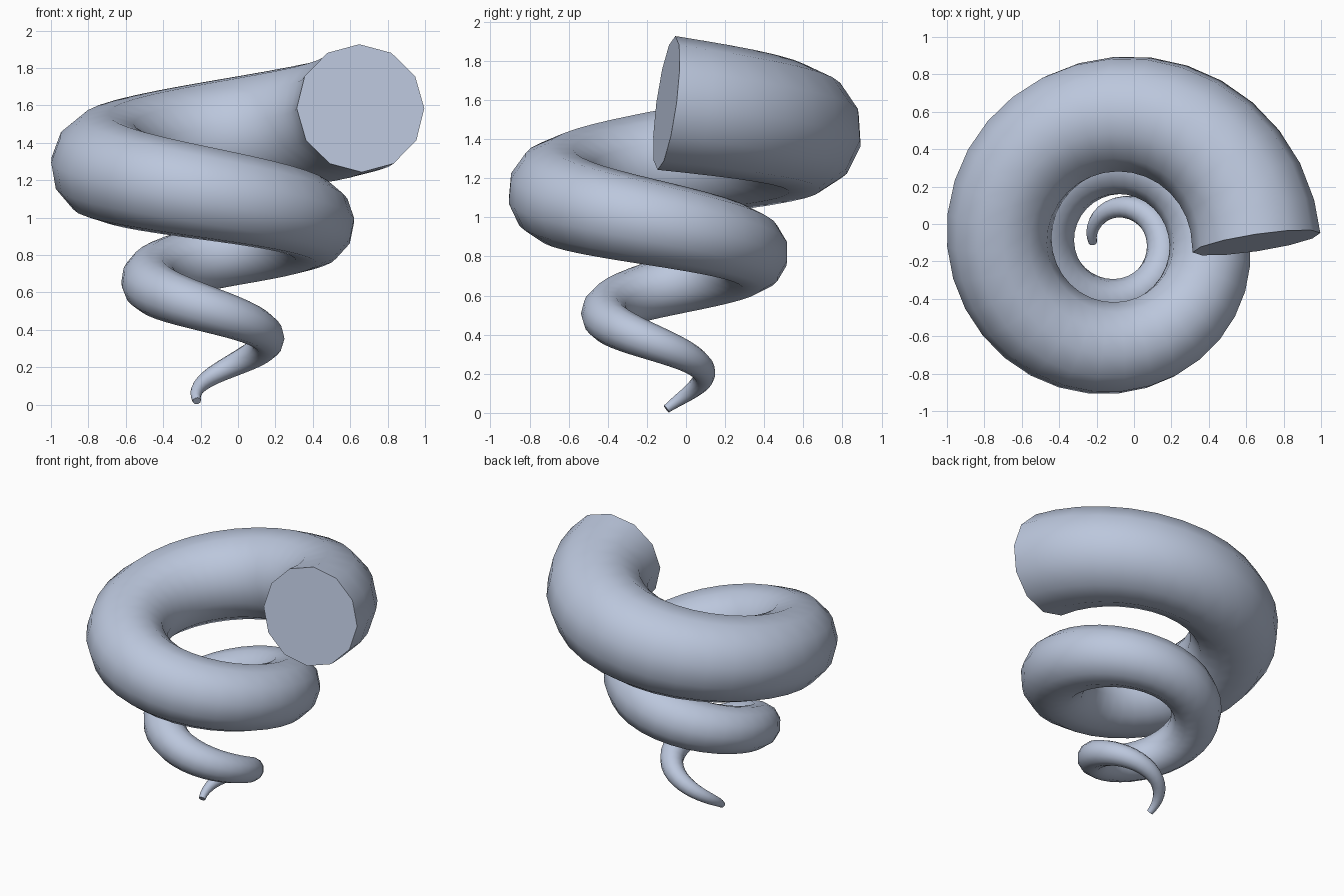
import bpy, bmesh, math
from mathutils import Vector

if "Cube" in bpy.data.objects:
    bpy.data.objects.remove(bpy.data.objects["Cube"])

TURNS, PER_TURN, SIDES = 2.5, 32, 12
N = int(TURNS * PER_TURN)
AXIS = Vector((-0.095, -0.10, 0))


def lerp(a, b, t):
    return a + (b - a) * t


# Conical helix path, listed from the wide mouth down to the tip
path, radii = [], []
for i in range(N + 1):
    t = i / N
    a = math.tau * TURNS * t
    rad = lerp(0.75, 0.125, t)
    path.append(AXIS + Vector((rad * math.cos(a), rad * math.sin(a), lerp(1.585, 0.02, t))))
    radii.append(lerp(0.345, 0.022, t))

# Tangents: bisectors inside, segment direction at both ends
segs = [(path[i + 1] - path[i]).normalized() for i in range(N)]
tangents = [segs[0]] + [(segs[i - 1] + segs[i]).normalized() for i in range(1, N)] + [segs[-1]]

# Sweep a shrinking 12-sided ring with a minimum-twist frame
bm = bmesh.new()
rings = []
up = Vector((0, 0, 1))
for i, (p, tan, r) in enumerate(zip(path, tangents, radii)):
    if i:
        up = tangents[i - 1].rotation_difference(tan) @ up
    up = (up - tan * up.dot(tan)).normalized()
    side = tan.cross(up)
    rings.append([bm.verts.new(p + r * (math.cos(k * math.tau / SIDES) * up
                                        + math.sin(k * math.tau / SIDES) * side))
                  for k in range(SIDES)])
for a, b in zip(rings, rings[1:]):
    for k in range(SIDES):
        j = (k + 1) % SIDES
        bm.faces.new((a[k], a[j], b[j], b[k]))

# Flat caps at mouth and tip
bm.faces.new(rings[0])
bm.faces.new(rings[-1])
bmesh.ops.recalc_face_normals(bm, faces=bm.faces[:])

mesh = bpy.data.meshes.new("spiral_horn")
bm.to_mesh(mesh)
bm.free()
horn = bpy.data.objects.new("spiral_horn", mesh)
bpy.context.collection.objects.link(horn)

mat = bpy.data.materials.new("pale blue grey")
mat.diffuse_color = (0.50, 0.57, 0.72, 1)
mat.use_nodes = True
mat.node_tree.nodes["Principled BSDF"].inputs["Base Color"].default_value = mat.diffuse_color
mesh.materials.append(mat)

# Smooth tube, crisp cap rims
bpy.context.view_layer.objects.active = horn
horn.select_set(True)
bpy.ops.object.shade_smooth_by_angle(angle=math.radians(50))
